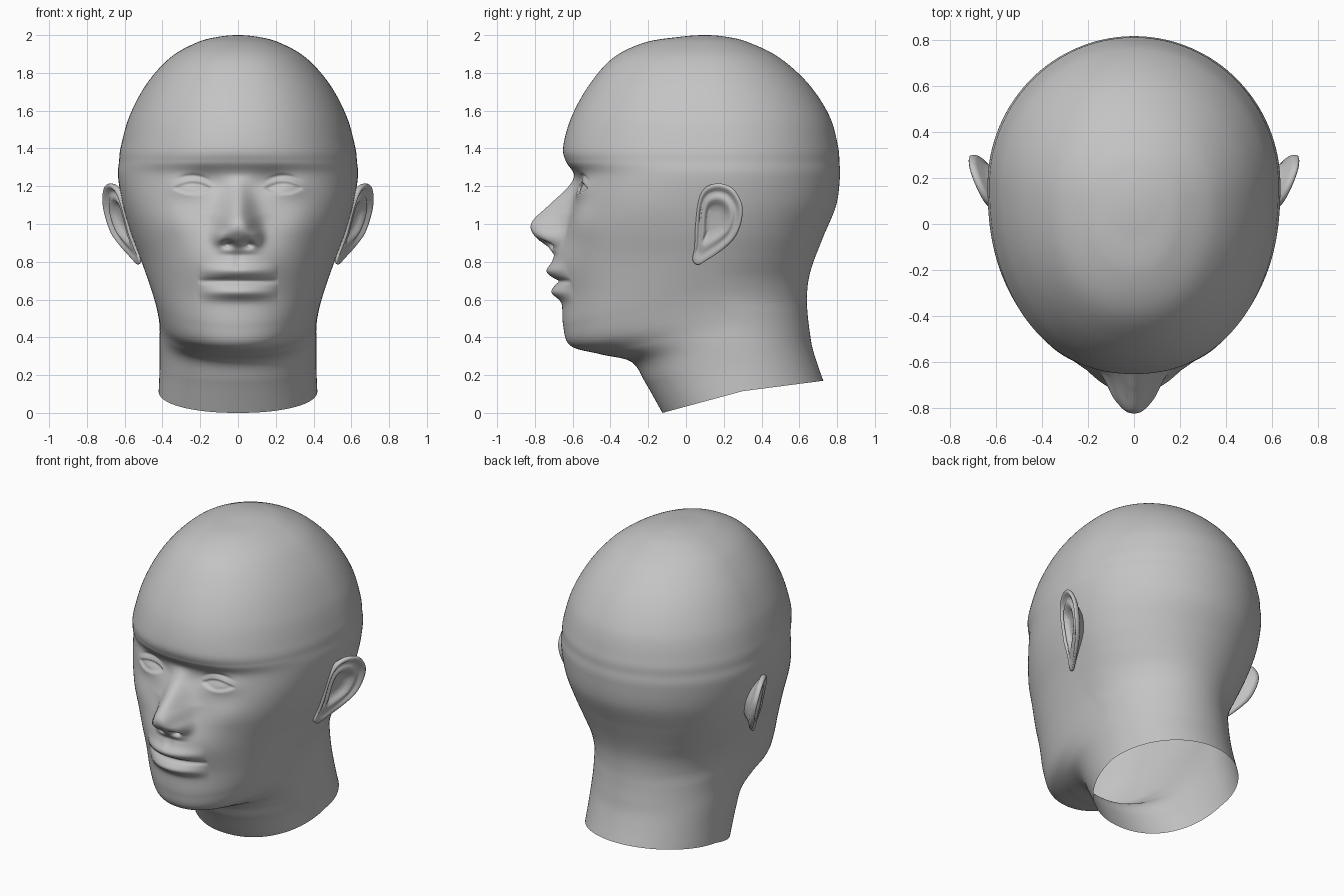
import bpy, bmesh, math
from mathutils import Vector

if "Cube" in bpy.data.objects:
    bpy.data.objects.remove(bpy.data.objects["Cube"])

SEG, SUB = 240, 20

skin = bpy.data.materials.new("plain_grey")
skin.diffuse_color = (0.55, 0.55, 0.55, 1)
skin.use_nodes = True
skin.node_tree.nodes["Principled BSDF"].inputs["Base Color"].default_value = skin.diffuse_color


def g(v, c, s):
    return math.exp(-((v - c) / s) ** 2)


def clamp(v):
    return max(0.0, min(1.0, v))


def smooth(v):
    v = clamp(v)
    return v * v * (3 - 2 * v)


def spline(a, b, c, d, t):
    return 0.5 * (2 * b + (c - a) * t + (2 * a - 5 * b + 4 * c - d) * t * t
                  + (3 * b - a - 3 * c + d) * t ** 3)


def curve_at(pts, x):
    """Smooth curve through (x, value) points, zero outside."""
    if x <= pts[0][0] or x >= pts[-1][0]:
        return 0.0
    def slope(i):
        if i in (0, len(pts) - 1):
            return 0.0
        return (pts[i + 1][1] - pts[i - 1][1]) / (pts[i + 1][0] - pts[i - 1][0])
    i = max(k for k in range(len(pts) - 1) if pts[k][0] <= x)
    (x0, v0), (x1, v1) = pts[i], pts[i + 1]
    h = x1 - x0
    t = (x - x0) / h
    return (v0 * (1 + 2 * t) * (1 - t) ** 2 + slope(i) * h * t * (1 - t) ** 2
            + v1 * t * t * (3 - 2 * t) + slope(i + 1) * h * t * t * (t - 1))


def make_object(name, verts, faces):
    me = bpy.data.meshes.new(name)
    me.from_pydata(verts, [], faces)
    bm = bmesh.new()
    bm.from_mesh(me)
    bmesh.ops.remove_doubles(bm, verts=bm.verts, dist=1e-5)
    bmesh.ops.recalc_face_normals(bm, faces=bm.faces)
    for f in bm.faces:
        f.smooth = True
    bm.to_mesh(me)
    bm.free()
    me.materials.append(skin)
    ob = bpy.data.objects.new(name, me)
    bpy.context.collection.objects.link(ob)
    return ob


def grid_faces(rows, n):
    return [(r * n + k, r * n + (k + 1) % n, (r + 1) * n + (k + 1) % n, (r + 1) * n + k)
            for r in range(rows - 1) for k in range(n)]


# Head rings from crown to neck: front (y, z), side (x, y, z), back (y, z)
front = [(.1, 2), (-.04, 1.99), (-.22, 1.96), (-.385, 1.88), (-.51, 1.74), (-.605, 1.57),
         (-.65, 1.41), (-.635, 1.33), (-.59, 1.25), (-.605, 1.1), (-.65, .94), (-.67, .8),
         (-.655, .62), (-.65, .46), (-.61, .355), (-.45, .31), (-.29, .27), (-.215, .16),
         (-.125, 0)]
side = [(0, .1, 2), (.11, .1, 1.99), (.22, .11, 1.96), (.36, .12, 1.88), (.485, .14, 1.74),
        (.575, .16, 1.57), (.62, .17, 1.41), (.63, .17, 1.33), (.635, .17, 1.25),
        (.61, .17, 1.1), (.57, .16, .96), (.525, .13, .84), (.48, .1, .72), (.445, .12, .62),
        (.425, .18, .54), (.415, .22, .46), (.415, .25, .36), (.415, .28, .24), (.42, .3, .115)]
back = [(.1, 2), (.22, 1.99), (.335, 1.96), (.495, 1.88), (.65, 1.74), (.76, 1.57),
        (.805, 1.41), (.812, 1.33), (.815, 1.25), (.795, 1.1), (.73, .94), (.675, .8),
        (.648, .7), (.64, .6), (.645, .51), (.655, .43), (.668, .35), (.695, .26), (.727, .17)]

nose = [(.83, 0), (.86, .026), (.88, .05), (.92, .12), (.97, .175), (1.02, .182),
        (1.1, .12), (1.2, .032), (1.27, 0)]


def face_relief(x, z):
    """How far the face stands out in front of the plain head."""
    ax = abs(x)
    # nose, wings and nostrils
    width = .1 - .04 * clamp((z - .95) / .25)
    power = 2 + 1.5 * clamp((1.05 - z) / .1)
    d = curve_at(nose, z) * math.exp(-(ax / width) ** power)
    d += .035 * g(ax, .1, .035) * g(z, .93, .04)
    d -= .05 * g(ax, .055, .025) * g(z, .893, .018)
    # mouth
    d += .04 * g(x, 0, .2) * g(z, .78, .12)
    d -= .008 * g(x, 0, .025) * g(z, .81, .04)
    t = max(0, 1 - (x / .21) ** 2)
    d += .034 * t ** .8 * g(z, .75, .035)
    d += .047 * t * g(z, .638, .036)
    d -= .022 * t ** .5 * g(z, .698, .013)
    # eye sockets, eyeballs and lids
    d -= .035 * g(ax, .19, .1) * g(z, 1.21, .06)
    d += .035 * g(ax, .24, .1) * g(z, 1.19, .05)
    e = 1 - ((ax - .24) / .108) ** 2
    if e > 0:
        h = .036 * e
        dz = z - 1.19
        d -= .014 * smooth((h - abs(dz)) / .012)
        d -= .008 * e * g(dz, h + .03, .01)
    # cheekbones
    d += .012 * g(ax, .33, .1) * g(z, 1.02, .1)
    return d


def ring_point(data, i, t, first):
    p = [Vector(v) for v in data]
    a = p[i - 1] if i else Vector(first)
    d = p[i + 2] if i + 2 < len(p) else 2 * p[-1] - p[-2]
    return spline(a, p[i], p[i + 1], d, t)


# Head and neck, open at the bottom
verts = []
steps = (len(front) - 1) * SUB
for r in range(steps + 1):
    i = min(r // SUB, len(front) - 2)
    t = r / SUB - i
    F = ring_point(front, i, t, back[1])
    S = ring_point(side, i, t, (-.11, .1, 1.99))
    B = ring_point(back, i, t, front[1])
    n = 2.15 + .35 * g(F[1], 1.1, .2)
    for k in range(SEG):
        # points are closer together on the face
        u = 2 * k / SEG - 1
        a = math.pi * u - .5 * math.sin(math.pi * u)
        c, s = math.cos(a), math.sin(a)
        m = n if c > 0 else 2.0
        rad = (abs(c) ** m + abs(s) ** m) ** (-1 / m)
        c, s = c * rad, s * rad
        E = F if c > 0 else B
        x = S[0] * s
        y = S[1] + (E[0] - S[1]) * abs(c)
        z = S[2] + (E[1] - S[2]) * abs(c)
        if c > 0 and y < -.2 and .4 < z < 1.5:
            y -= face_relief(x, z) * smooth((-.2 - y) / .15)
        verts.append((x, y, z))
make_object("head", verts, grid_faces(steps + 1, SEG))

# Ears: outline (y, z), then rings from the hollow over the rim to the back
outline = [(.17, 1.215), (.245, 1.19), (.295, 1.11), (.295, 1.02), (.26, .93), (.195, .865),
           (.12, .815), (.065, .785), (.035, .81), (.045, .88), (.05, 1.0), (.065, 1.12),
           (.1, 1.19)]
hollow = [(0, -.02), (.2, -.02), (.36, -.018), (.46, -.004), (.54, .01), (.61, .014),
          (.68, .008), (.75, 0), (.81, .004), (.87, .017), (.93, .022), (.98, .016), (1, .006)]
rear = [(.99, -.008), (.95, -.015), (.8, -.026), (.68, -.045), (.55, -.075)]
P = [Vector(p) for p in outline]
N, M = len(P), 8
loop = [spline(P[i - 1], P[i], P[(i + 1) % N], P[(i + 2) % N], j / M)
        for i in range(N) for j in range(M)]
centre = Vector((.15, 1.02))
verts = []
for j, (k, off) in enumerate(hollow + rear):
    for o in loop:
        y, z = centre + (o - centre) * k
        lift = off * max(.3, clamp((z - .8) / .15)) if j < len(hollow) else off
        verts.append((.571 + .43 * (y - .05) + .22 * (z - 1) + lift, y, z))
ears = make_object("ears", verts, grid_faces(len(hollow) + len(rear), len(loop)))
mirror = ears.modifiers.new("mirror", 'MIRROR')
mirror.use_axis = (True, False, False)
mirror.use_mirror_merge = False
